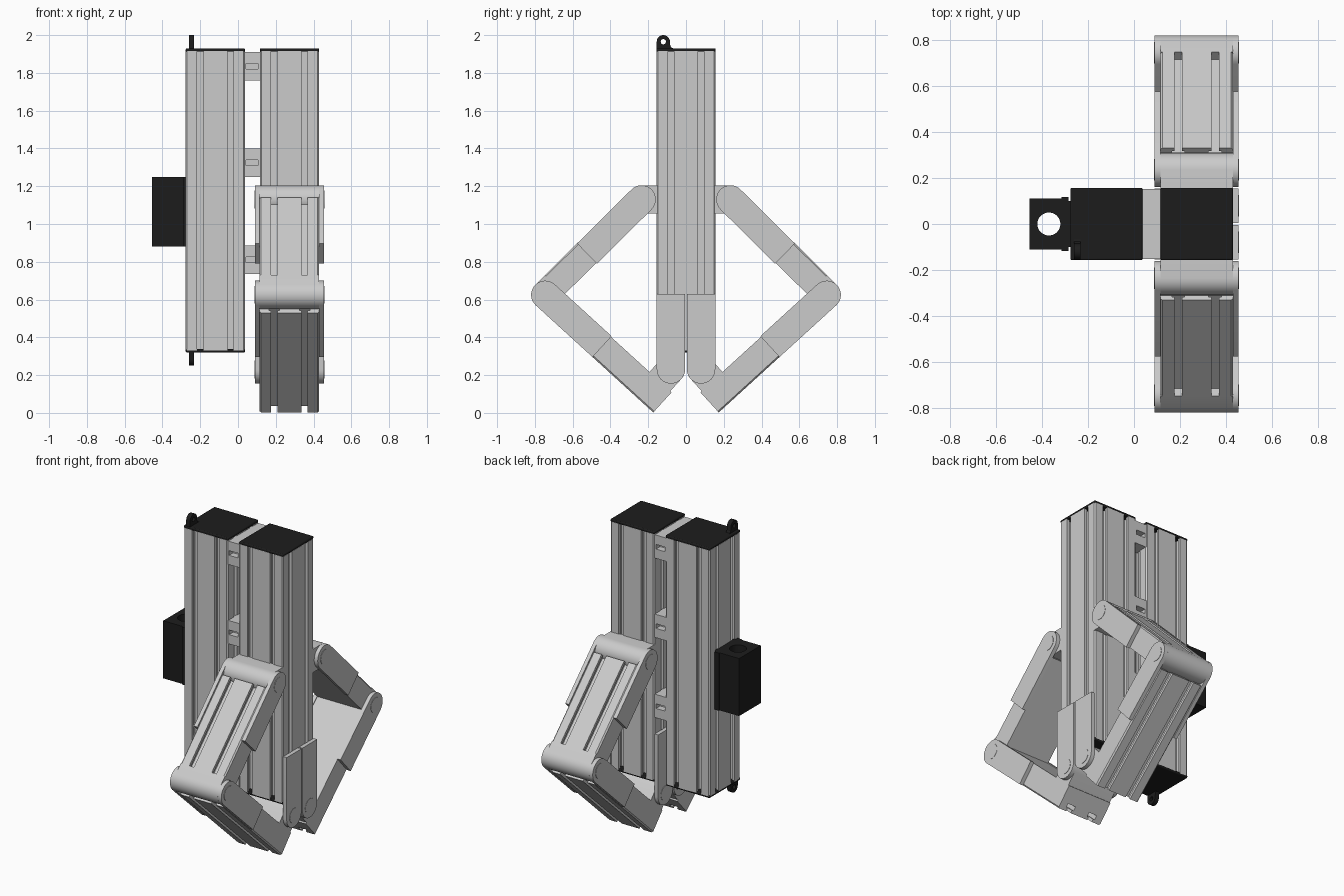
import bpy, bmesh, math
from mathutils import Vector as V

if "Cube" in bpy.data.objects:
    bpy.data.objects.remove(bpy.data.objects["Cube"])

X = V((1, 0, 0)); Y = V((0, 1, 0)); Z = V((0, 0, 1))
H = 0.157                      # half width of a rail
XL, XR = -0.12, 0.2725         # rail centres
R = 0.075                      # hinge radius
XI = (0.115, 0.43)             # inner hinge width
PLATES = ((0.09, 0.115), (0.43, 0.455))
black = bpy.data.materials.new("black_plastic")
black.diffuse_color = (0.012, 0.012, 0.012, 1)
black.use_nodes = True
black.node_tree.nodes["Principled BSDF"].inputs["Base Color"].default_value = black.diffuse_color


def finish(ob, mat=None, mirror=False, bevel=0):
    if mat:
        ob.data.materials.append(mat)
    if bevel:
        m = ob.modifiers.new("bevel", 'BEVEL')
        m.width, m.segments = bevel, 2
    if mirror:
        m = ob.modifiers.new("mirror", 'MIRROR')
        m.use_axis = (False, True, False)
    bpy.ops.object.select_all(action='DESELECT')
    ob.select_set(True)
    bpy.context.view_layer.objects.active = ob
    bpy.ops.object.shade_smooth_by_angle(angle=math.radians(30))
    return ob


def sweep(name, pts, base, u, v, ranges, d, **kw):
    """Extrude a 2D profile (axes u, v) along d over each range."""
    bm = bmesh.new()
    for a, b in ranges:
        lo = [bm.verts.new(base + u * p + v * q + d * a) for p, q in pts]
        hi = [bm.verts.new(base + u * p + v * q + d * b) for p, q in pts]
        n = len(pts)
        bm.faces.new(lo)
        bm.faces.new(hi)
        for i in range(n):
            bm.faces.new((lo[i], lo[(i + 1) % n], hi[(i + 1) % n], hi[i]))
    bmesh.ops.recalc_face_normals(bm, faces=bm.faces)
    me = bpy.data.meshes.new(name)
    bm.to_mesh(me)
    bm.free()
    ob = bpy.data.objects.new(name, me)
    bpy.context.collection.objects.link(ob)
    return finish(ob, **kw)


def box(name, x, y, z, **kw):
    pts = [(x[0], y[0]), (x[1], y[0]), (x[1], y[1]), (x[0], y[1])]
    return sweep(name, pts, V(), X, Y, [z], Z, **kw)


def arc(c, r, a0, a1, n=16):
    return [(c[0] + r * math.cos(math.radians(a0 + (a1 - a0) * i / n)),
             c[1] + r * math.sin(math.radians(a0 + (a1 - a0) * i / n))) for i in range(n + 1)]


def slotted_side(h, y):
    """One edge at height y (downwards facing) carrying two T slots."""
    pts = [(-h, y + 0.008), (-h + 0.008, y)]
    for c in (-0.08, 0.08):
        pts += [(c + a, y + b) for a, b in (
            (-0.0165, 0), (-0.0165, 0.018), (-0.028, 0.018), (-0.028, 0.045),
            (0.028, 0.045), (0.028, 0.018), (0.0165, 0.018), (0.0165, 0))]
    return pts + [(h - 0.008, y)]


def tongue(name, pivot, target, length, ranges, start=0, **kw):
    """Round-ended plate from a pivot toward target, square at length."""
    d = (target - pivot).normalized()
    n = X.cross(d)
    pts = arc((0, 0), R, 90, 270) + [(length, -R), (length, R)]
    return sweep(name, pts, pivot, d, n, ranges, X, **kw)


def pierced(name, outline, hole, half, matrix_rot, loc):
    """Extruded flat outline with a round hole."""
    cu = bpy.data.curves.new(name, 'CURVE')
    cu.dimensions, cu.fill_mode, cu.extrude = '2D', 'BOTH', half
    for pts in (outline, hole):
        sp = cu.splines.new('POLY')
        sp.points.add(len(pts) - 1)
        for p, q in zip(sp.points, pts):
            p.co = (q[0], q[1], 0, 1)
        sp.use_cyclic_u = True
    ob = bpy.data.objects.new(name, cu)
    bpy.context.collection.objects.link(ob)
    ob.rotation_euler, ob.location = matrix_rot, loc
    bpy.ops.object.select_all(action='DESELECT')
    ob.select_set(True)
    bpy.context.view_layer.objects.active = ob
    bpy.ops.object.convert(target='MESH')
    finish(bpy.context.object, mat=black)


# Twin slotted rails with black end caps
rail = []
side = slotted_side(H, -H)
for k in range(4):
    c, s = round(math.cos(k * math.pi / 2)), round(math.sin(k * math.pi / 2))
    part = [(c * x - s * y, s * x + c * y) for x, y in side]
    rail += part
for tag, cx in (("left", XL), ("right", XR)):
    sweep(tag + "_rail", rail, V((cx, 0, 0)), X, Y, [(0.33, 1.915)], Z)
    for end, z in (("top", (1.912, 1.93)), ("bottom", (0.32, 0.338))):
        box(f"{tag}_{end}_cap", (cx - H, cx + H), (-H, H), z, mat=black, bevel=0.006)

# Spacers joining the rails
for i, z in enumerate((1.76, 1.25, 0.735)):
    for j, dz in enumerate((0, 0.09)):
        box(f"spacer_{i}_bar_{j}", (0.03, 0.12), (-0.152, 0.152), (z + dz, z + dz + 0.06))
    box(f"spacer_{i}_web", (0.03, 0.12), (-0.11, 0.11), (z + 0.055, z + 0.095))
    for x in ((0.03, 0.043), (0.107, 0.12)):
        box(f"spacer_{i}_cheek", x, (-0.152, 0.152), (z + 0.055, z + 0.095))

# Black cable tabs at both ends of the left rail
tab = [(-0.035, -0.05)] + arc((0, 0), 0.035, 180, 0) + \
    [(0.037, -0.022), (0.045, -0.033), (0.065, -0.038), (0.065, -0.05)]
for tag, z, f in (("top", 1.965, 1), ("bottom", 0.285, -1)):
    pierced(tag + "_tab", [(x, y * f) for x, y in tab], arc((0, 0), 0.014, 0, 345, 23),
            0.014, (math.pi / 2, 0, math.pi / 2), (-0.246, -0.12, z))

# Black side socket with a vertical bore
pierced("side_socket", [(-0.085, -0.11), (0.055, -0.11), (0.055, -0.117), (0.085, -0.117), (0.085, -0.1),
                        (0.097, -0.1), (0.097, 0.1), (0.085, 0.1), (0.085, 0.117), (0.055, 0.117),
                        (0.055, 0.11), (-0.085, 0.11)],
        arc((0, 0), 0.05, 0, 348.75, 31), 0.185, (0, 0, 0), (-0.37, 0, 1.065))

# Folding arms (built at the front, mirrored to the back)
top = V((0, -0.235, 1.13))
mid = V((0, -0.745, 0.625))
low = V((0, -0.08, 0.23))
d1 = (mid - top).normalized()
d2 = V((0, 0.739, -0.674)).normalized()
n1 = V((0, d1.z, -d1.y))       # outward normals of the links
n2 = V((0, d2.z, -d2.y))
L1, L2 = (mid - top).length, 0.842
link = slotted_side(0.1575, -R) + [(0.1575, 0.07), (-0.1575, 0.07)]
link.insert(-2, (0.1575, -R + 0.008))
cx = V((XR, 0, 0))

tongue("upper_hinge_block", top, top + Y, 0.085, [XI], mirror=True)
tongue("upper_link_plates", top, mid, 0.407, PLATES, mirror=True)
sweep("upper_link", link, top + cx, X, -n1, [(0.06, L1 - 0.07)], d1, mirror=True)
tongue("middle_knuckle", mid, top, 0.072, [XI], mirror=True)
tongue("lower_link_plates", mid, mid + d2, 0.407, PLATES, mirror=True)
sweep("lower_link", link, mid + cx, X, -n2, [(0.06, L2)], d2, mirror=True)
tongue("foot_knuckle", low, low + n2, 0.09, [XI], mirror=True)
tongue("rail_foot_plates", low, low + Z, 0.40, PLATES, mirror=True)

# Hinge pins, each set in a fine ring
for tag, p in (("upper", top), ("middle", mid), ("lower", low)):
    sweep(tag + "_pin", arc((0, 0), 0.047, 0, 348.75, 31), p, Y, Z, [(0.088, 0.457)], X, mirror=True)
